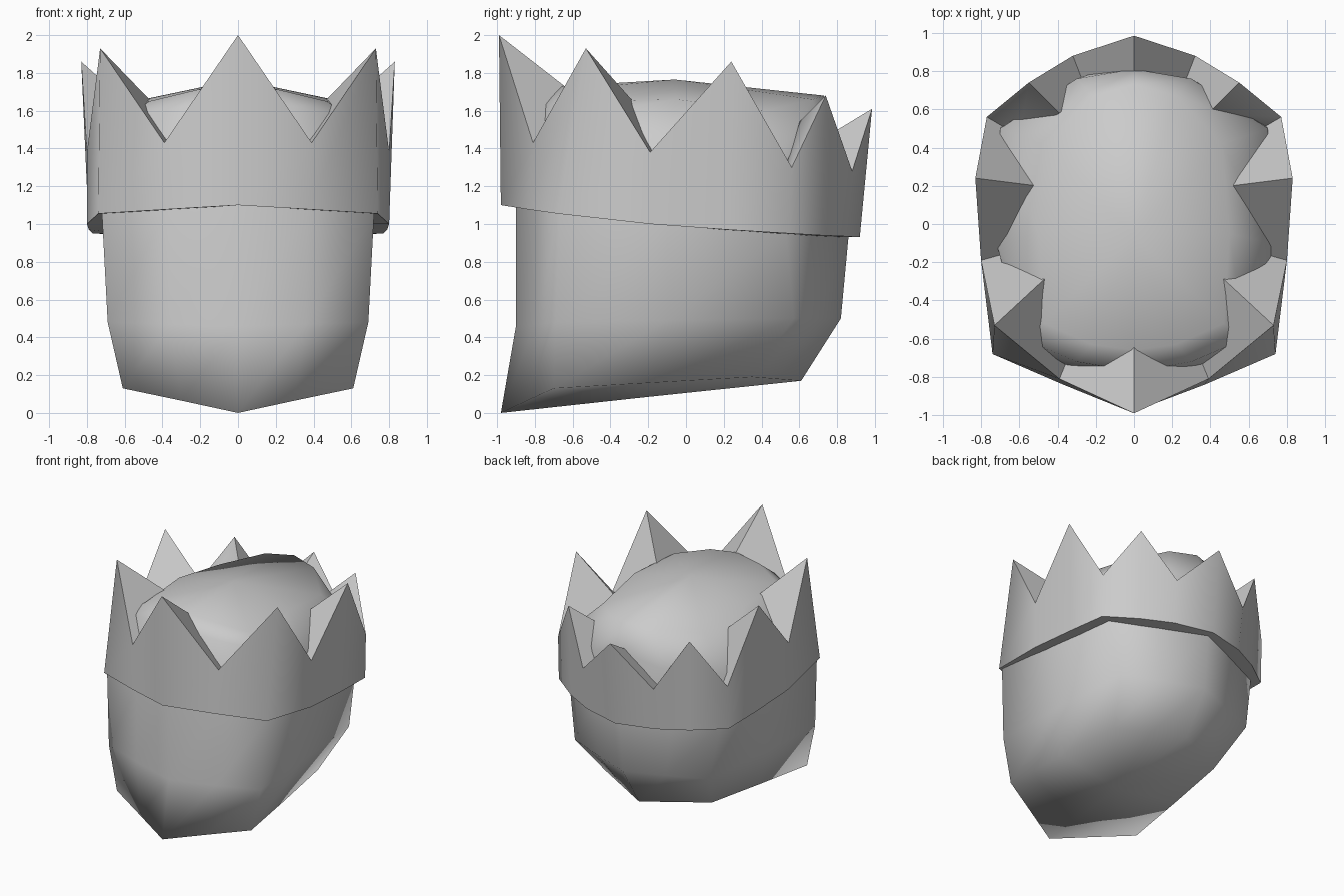
import bpy, bmesh, math

if "Cube" in bpy.data.objects:
    bpy.data.objects.remove(bpy.data.objects["Cube"])


def loop(half):
    """Close a right-hand half outline (front to back) by mirroring it in x."""
    return half + [(-x, y, z) for x, y, z in half[-2:0:-1]]


def add_ring(bm, half):
    return [bm.verts.new(p) for p in loop(half)]


def bridge(bm, a, b):
    n = len(a)
    for i in range(n):
        j = (i + 1) % n
        bm.faces.new((a[i], a[j], b[j], b[i]))


def cap(bm, ring, centre):
    c = bm.verts.new(centre)
    for i in range(len(ring)):
        bm.faces.new((ring[i], ring[(i + 1) % len(ring)], c))


def finish(bm, name, angle):
    bmesh.ops.recalc_face_normals(bm, faces=bm.faces)
    me = bpy.data.meshes.new(name)
    bm.to_mesh(me)
    bm.free()
    ob = bpy.data.objects.new(name, me)
    bpy.context.collection.objects.link(ob)
    bpy.ops.object.select_all(action='DESELECT')
    ob.select_set(True)
    bpy.context.view_layer.objects.active = ob
    bpy.ops.object.shade_smooth_by_angle(angle=math.radians(angle))
    return ob


# Head: stacked outlines from jaw to crown of the skull
jaw = [(0, -.98, 0), (.3, -.842, .065), (.61, -.70, .13), (.55, -.18, .16),
       (.48, .35, .19), (.24, .48, .18), (0, .61, .17)]
cheek = [(0, -.90, .46), (.36, -.80, .47), (.69, -.69, .48), (.66, -.1, .49),
         (.61, .57, .50), (.31, .70, .50), (0, .82, .50)]
brow = [(0, -.90, 1.1), (.37, -.79, 1.08), (.72, -.67, 1.05), (.715, -.1, 1.0),
        (.69, .53, .95), (.35, .70, .94), (0, .86, .93)]
temple = [(0, -.77, 1.65), (.3, -.72, 1.62), (.58, -.60, 1.57), (.72, -.1, 1.40),
          (.70, .5, 1.36), (.3, .76, 1.4), (0, .81, 1.47)]
scalp = [(0, -.66, 1.73), (.22, -.63, 1.71), (.47, -.52, 1.65), (.5, -.05, 1.66),
         (.46, .42, 1.60), (.22, .67, 1.66), (0, .73, 1.68)]
bm = bmesh.new()
rings = [add_ring(bm, h) for h in (jaw, cheek, brow, temple, scalp)]
for lo, hi in zip(rings, rings[1:]):
    bridge(bm, lo, hi)
cap(bm, rings[0], (0, -.2, .085))
cap(bm, rings[-1], (0, -.06, 1.765))
finish(bm, "head", 100)

# Crown: alternating points and notches, sloping inward to the head
rim = [(0, -.99, 2.0), (.39, -.81, 1.43), (.73, -.53, 1.93), (.80, -.19, 1.38),
       (.83, .24, 1.86), (.77, .56, 1.30), (.55, .74, 1.68), (.32, .88, 1.28),
       (0, .985, 1.61)]
inner = [(0, -.63, 1.72), (.32, -.64, 1.40), (.46, -.28, 1.65), (.62, -.14, 1.35),
         (.51, .20, 1.57), (.60, .46, 1.27), (.39, .58, 1.52), (.25, .70, 1.25),
         (0, .77, 1.48)]
base = [(0, -.98, 1.10), (.37, -.84, 1.078), (.74, -.68, 1.055), (.80, -.19, 1.0),
        (.79, .22, .97), (.77, .55, .95), (.54, .72, .94), (.31, .84, .935),
        (0, .92, .93)]
base_inner = [(x * .8, y * .8, z) for x, y, z in base]
bm = bmesh.new()
rings = [add_ring(bm, h) for h in (rim, inner, base_inner, base)]
for i in range(4):
    bridge(bm, rings[i], rings[(i + 1) % 4])
finish(bm, "crown", 62)
